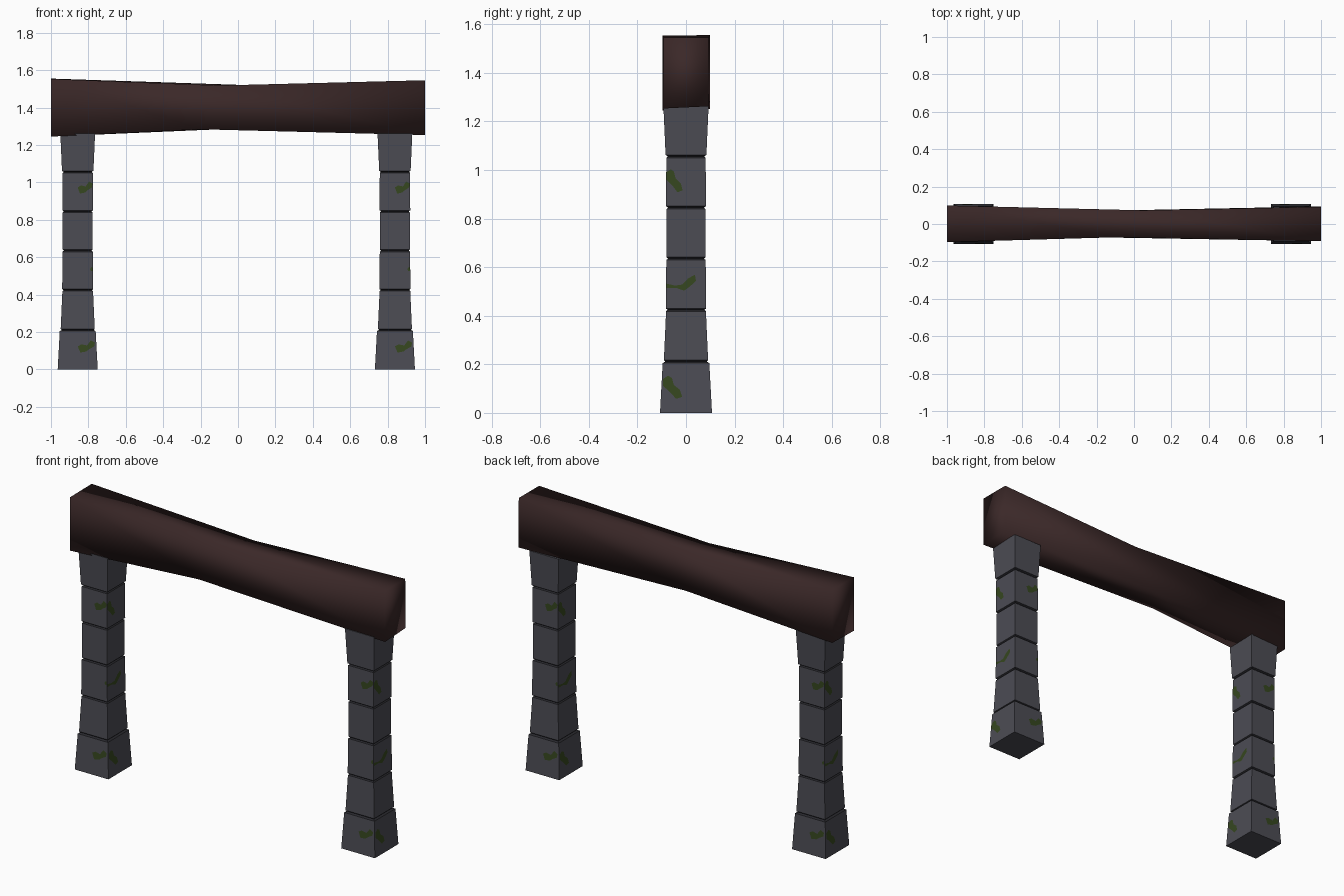
import bpy, bmesh, math
from mathutils import Matrix

if "Cube" in bpy.data.objects:
    bpy.data.objects.remove(bpy.data.objects["Cube"])


def material(name, rgb):
    m = bpy.data.materials.new(name)
    m.diffuse_color = (*rgb, 1)
    m.use_nodes = True
    m.node_tree.nodes["Principled BSDF"].inputs["Base Color"].default_value = m.diffuse_color
    return m


STONE = material("grey stone", (0.072, 0.072, 0.088))
JOINT = material("dark joint", (0.022, 0.022, 0.027))
MOSS = material("green moss", (0.036, 0.062, 0.014))
WOOD = material("dark brown wood", (0.043, 0.021, 0.021))


def finish(bm, name, mats, recalc=True):
    if recalc:
        bmesh.ops.recalc_face_normals(bm, faces=bm.faces[:])
    me = bpy.data.meshes.new(name)
    bm.to_mesh(me)
    bm.free()
    for m in mats:
        me.materials.append(m)
    ob = bpy.data.objects.new(name, me)
    bpy.context.collection.objects.link(ob)
    return ob


def skin(bm, rings):
    """Bridge successive 4-corner rings and cap both ends."""
    vs = [[bm.verts.new(p) for p in r] for r in rings]
    bands = []
    for a, b in zip(vs, vs[1:]):
        bands.append([bm.faces.new((a[i], a[(i + 1) % 4], b[(i + 1) % 4], b[i])) for i in range(4)])
    bm.faces.new(vs[0][::-1])
    bm.faces.new(vs[-1])
    return bands


# Stone blocks: bottom z, top z, bottom half width, top half width
BLOCKS = [(0, .211, .107, .096), (.211, .424, .091, .082), (.424, .635, .083, .081),
          (.635, .845, .080, .080), (.845, 1.056, .082, .081), (1.056, 1.262, .084, .093)]
C = .006  # chamfer at the joints


def half_width(z):
    for z0, z1, h0, h1 in BLOCKS:
        if z <= z1:
            return h0 + (h1 - h0) * (z - z0) / (z1 - z0)


def square(h, z):
    return [(-h, -h, z), (h, -h, z), (h, h, z), (-h, h, z)]


def pillar(name, x):
    rings = []
    for i, (z0, z1, h0, h1) in enumerate(BLOCKS):
        if i:
            rings.append(square(h0, z0 + C))
        else:
            rings.append(square(h0, z0))
        if i < len(BLOCKS) - 1:
            rings.append(square(h1, z1 - C))
            rings.append(square(min(h1, BLOCKS[i + 1][2]) - C, z1))
        else:
            rings.append(square(h1, z1))
    bm = bmesh.new()
    for band in skin(bm, rings):
        zs = [v.co.z for v in band[0].verts]
        for f in band:  # narrow chamfer bands are the dark joints
            f.material_index = int(max(zs) - min(zs) < .02)
    finish(bm, name, [STONE, JOINT]).location.x = x


# Moss outlines (offset across the face, height)
FRONT_PATCH = [(0, .123), (.02, .134), (.05, .128), (.07, .155), (.092, .144),
               (.088, .123), (.06, .107), (.046, .096), (.014, .09)]
SIDE_PATCH = [(-.094, .14), (-.074, .153), (-.058, .144), (-.05, .115), (-.025, .095),
              (-.016, .066), (-.041, .058), (-.062, .082), (-.094, .111)]
MID_PATCH = [(-.08, .532), (-.045, .524), (-.016, .528), (.008, .553), (.037, .569), (.041, .544),
             (.016, .52), (-.008, .503), (-.041, .515), (-.08, .515)]
MID_SPECK = [(.066, .535), (.074, .548), (.08, .544), (.08, .527), (.072, .525)]


def moss(name, x):
    bm = bmesh.new()
    # quarter turns: 0 front, 1 right, 2 back, 3 left
    for turn in range(4):
        base, mid = (SIDE_PATCH, MID_PATCH) if turn % 2 else (FRONT_PATCH, MID_SPECK)
        rot = Matrix.Rotation(turn * math.pi / 2, 3, 'Z')
        for outline, dz, s in ((base, 0, 1), (base, .85, .86), (mid, 0, 1)):
            pts = [(u * s, -half_width(z + dz) - .0015, z + dz) for u, z in outline]
            vs = [bm.verts.new(p) for p in pts]
            f = bm.faces.new(vs)
            f.normal_update()
            if f.normal.y > 0:
                f.normal_flip()
            bmesh.ops.rotate(bm, verts=vs, cent=(0, 0, 0), matrix=rot)
    finish(bm, name, [MOSS], False).location.x = x


for side, x in (("left", -.857), ("right", .839)):
    pillar(side + "_pillar", x)
    moss(side + "_moss", x)

# Timber beam, waisted in the middle by a skewed ring, softly shaded
bm = bmesh.new()
skin(bm, [
    [(-1, -.097, 1.245), (-1, .099, 1.25), (-1, .099, 1.555), (-1, -.097, 1.553)],
    [(-.2, -.071, 1.284), (-.05, .073, 1.286), (.05, .073, 1.52), (-.1, -.071, 1.518)],
    [(1, -.092, 1.253), (1, .094, 1.262), (1, .092, 1.546), (1, -.092, 1.546)],
])
for f in bm.faces:
    f.smooth = True
finish(bm, "beam", [WOOD])
